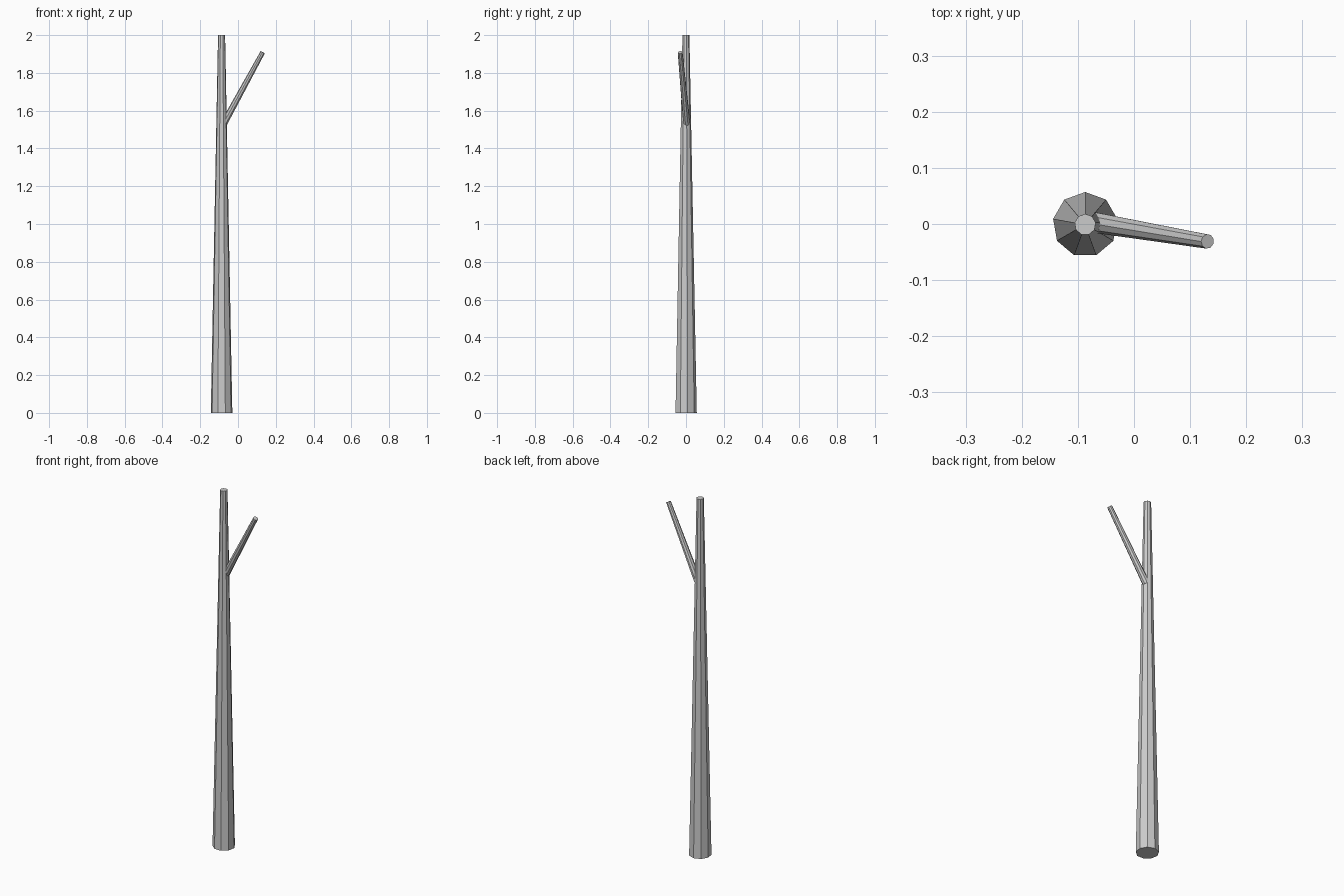
import bpy
from mathutils import Vector, Matrix
from math import radians

if "Cube" in bpy.data.objects:
    bpy.data.objects.remove(bpy.data.objects["Cube"])


def tapered_limb(name, start, end, r_start, r_end, spin=0.0, sides=9):
    """Flat-shaded tapered limb running from start to end."""
    start, end = Vector(start), Vector(end)
    axis = end - start
    bpy.ops.mesh.primitive_cone_add(vertices=sides, radius1=r_start, radius2=r_end,
                                    depth=axis.length, end_fill_type='NGON')
    limb = bpy.context.object
    limb.name = name
    limb.data.transform(Matrix.Rotation(spin, 4, 'Z'))
    turn = Vector((0, 0, 1)).rotation_difference(axis.normalized()).to_matrix().to_4x4()
    limb.data.transform(Matrix.Translation((start + end) / 2) @ turn)
    limb.location = (0, 0, 0)
    return limb


# Upright trunk, one corner pointing to the back
tapered_limb("trunk", (-0.087, -0.001, 0), (-0.087, -0.001, 2), 0.058, 0.019)

# Side branch rising from the upper trunk
tapered_limb("branch", (-0.076, 0.004, 1.53), (0.131, -0.031, 1.909), 0.019, 0.013,
             spin=radians(10))
